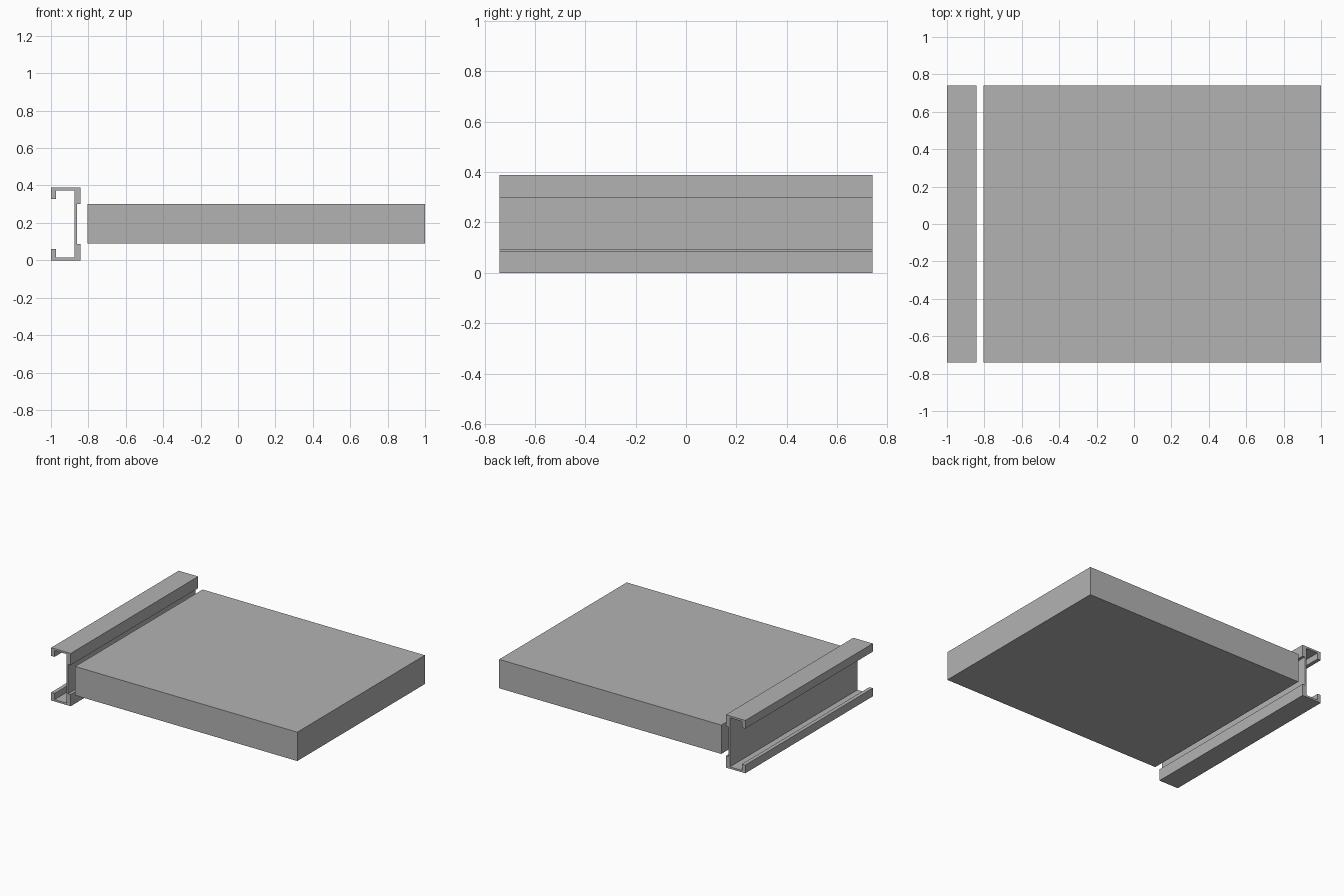
import bpy
import bmesh

cube = bpy.data.objects.get("Cube")
if cube:
    bpy.data.objects.remove(cube, do_unlink=True)

HALF_DEPTH = 0.74
MID_Z = 0.194

grey = bpy.data.materials.new("plain grey")
grey.use_nodes = True
colour = (0.45, 0.45, 0.45, 1)
grey.diffuse_color = colour
grey.node_tree.nodes["Principled BSDF"].inputs["Base Color"].default_value = colour


def extrude_profile(name, points):
    """Extrude a closed x-z outline along the full depth."""
    bm = bmesh.new()
    face = bm.faces.new([bm.verts.new((x, -HALF_DEPTH, z)) for x, z in points])
    result = bmesh.ops.extrude_face_region(bm, geom=[face])
    moved = [v for v in result["geom"] if isinstance(v, bmesh.types.BMVert)]
    bmesh.ops.translate(bm, verts=moved, vec=(0, 2 * HALF_DEPTH, 0))
    bmesh.ops.recalc_face_normals(bm, faces=bm.faces)
    mesh = bpy.data.meshes.new(name)
    bm.to_mesh(mesh)
    bm.free()
    mesh.materials.append(grey)
    obj = bpy.data.objects.new(name, mesh)
    bpy.context.collection.objects.link(obj)
    return obj


# Channel rail: upper half of the outline, mirrored about mid height
upper = [(-0.875, 0.374), (-0.972, 0.374), (-0.972, 0.328), (-1, 0.328),
         (-1, 0.388), (-0.842, 0.388), (-0.842, 0.302), (-0.862, 0.302)]
lower = [(x, 2 * MID_Z - z) for x, z in reversed(upper)]
extrude_profile("channel_rail", upper + lower)

# Solid slab beside the rail
extrude_profile("panel", [(-0.805, 0.09), (1, 0.09), (1, 0.302), (-0.805, 0.302)])
